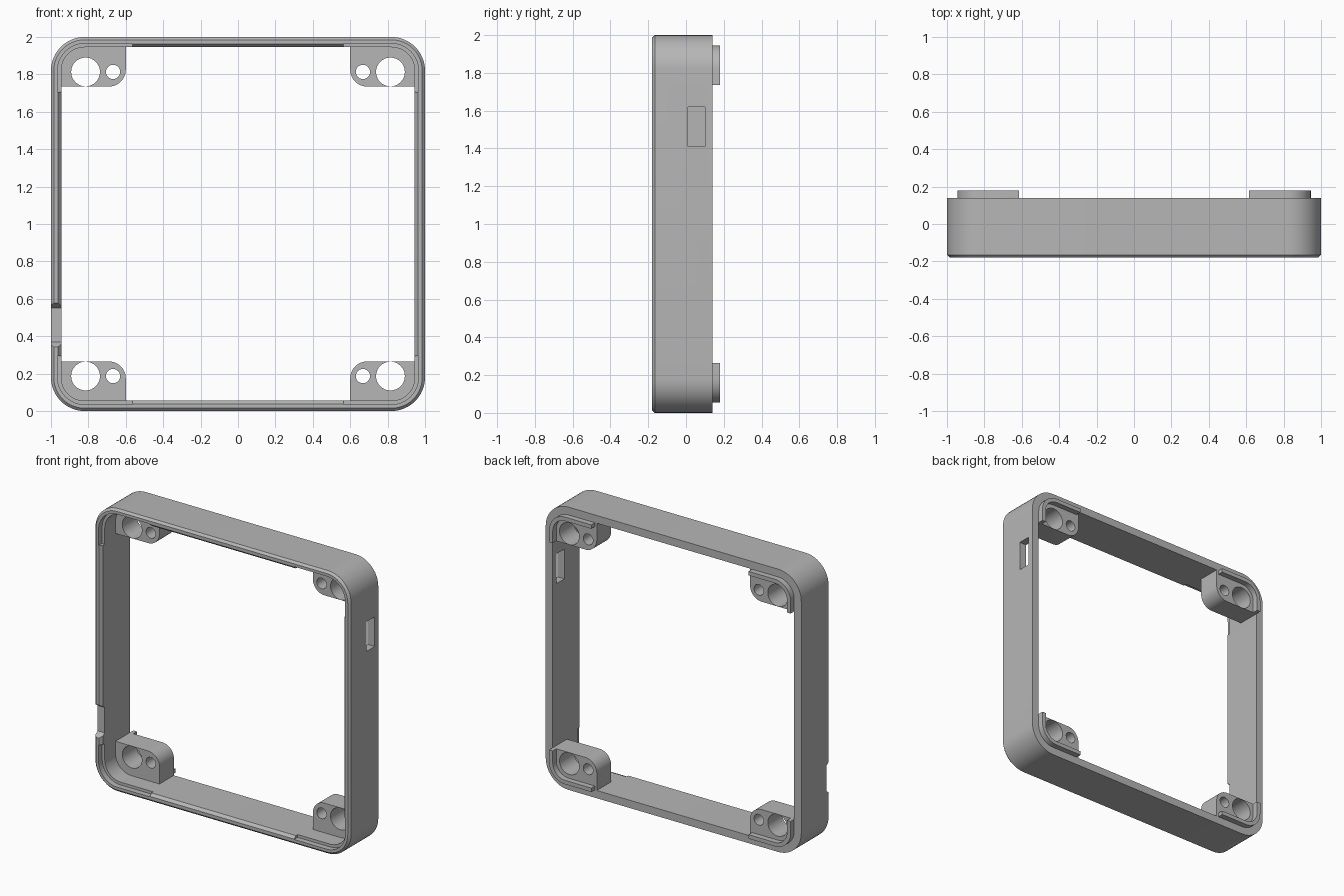
import bpy, bmesh, math
from mathutils import Vector

cube = bpy.data.objects.get("Cube")
if cube:
    bpy.data.objects.remove(cube, do_unlink=True)

grey = bpy.data.materials.new("plain grey")
grey.use_nodes = True
grey.diffuse_color = (0.47, 0.47, 0.47, 1)
grey.node_tree.nodes["Principled BSDF"].inputs["Base Color"].default_value = grey.diffuse_color

SIDES = (-1, 1)
RADIUS = 0.18
WALL = 0.055
FRONT, BACK = -0.18, 0.14


def finish(name, bm):
    bmesh.ops.recalc_face_normals(bm, faces=bm.faces)
    mesh = bpy.data.meshes.new(name)
    bm.to_mesh(mesh)
    bm.free()
    mesh.materials.append(grey)
    obj = bpy.data.objects.new(name, mesh)
    bpy.context.collection.objects.link(obj)
    return obj


def prism(name, outline, place, a, b):
    """Extrude a 2D outline from a to b; place maps (u, v, depth) to a point."""
    bm = bmesh.new()
    ends = [[bm.verts.new(place(u, v, d)) for u, v in outline] for d in (a, b)]
    for ring in ends:
        bm.faces.new(ring)
    n = len(outline)
    for i in range(n):
        j = (i + 1) % n
        bm.faces.new((ends[0][i], ends[0][j], ends[1][j], ends[1][i]))
    return finish(name, bm)


def arc(cx, cz, r, start, end, steps=12):
    return [(cx + r * math.cos(math.radians(start + (end - start) * i / steps)),
             cz + r * math.sin(math.radians(start + (end - start) * i / steps)))
            for i in range(steps + 1)]


def cut(obj, cutters):
    for c in cutters:
        mod = obj.modifiers.new("cut", "BOOLEAN")
        mod.operation = "DIFFERENCE"
        mod.solver = "EXACT"
        mod.object = c
    deps = bpy.context.evaluated_depsgraph_get()
    mesh = bpy.data.meshes.new_from_object(obj.evaluated_get(deps))
    obj.modifiers.clear()
    obj.data = mesh


def smooth(obj):
    bpy.ops.object.select_all(action="DESELECT")
    obj.select_set(True)
    bpy.context.view_layer.objects.active = obj
    bpy.ops.object.shade_smooth_by_angle(angle=math.radians(30))


# Frame: stepped section swept round a rounded square
def frame_ring(inset):
    c, r = 1 - RADIUS, RADIUS - inset
    ring = []
    for k, (sx, sz) in enumerate([(1, 1), (-1, 1), (-1, -1), (1, -1)]):
        ring += arc(sx * c, 1 + sz * c, r, 90 * k, 90 * k + 90)
    return ring


section = [(0, BACK), (0, FRONT + 0.015), (0.015, FRONT), (0.035, FRONT),
           (0.035, -0.14), (WALL, -0.14), (WALL, BACK)]
bm = bmesh.new()
loops = [[bm.verts.new((x, y, z)) for x, z in frame_ring(inset)] for inset, y in section]
for s, loop in enumerate(loops):
    other = loops[(s + 1) % len(loops)]
    for i in range(len(loop)):
        j = (i + 1) % len(loop)
        bm.faces.new((loop[i], loop[j], other[j], other[i]))
frame = finish("frame", bm)

# Cutters for the side slot and the front notch
slot = prism("slot_cutter", [(0.01, 1.41), (0.1, 1.41), (0.1, 1.62), (0.01, 1.62)],
             lambda u, v, d: (d, u, v), 0.9, 1.1)
notch = prism("notch_cutter", [(-0.2, 0.33), (-0.14, 0.37), (-0.14, 0.55), (-0.2, 0.59)],
              lambda u, v, d: (d, u, v), -1.1, -0.9)
cut(frame, [slot, notch])
smooth(frame)

# Chamfered ledges along the middle of each front edge
ledge = [(0.967, -0.13), (0.967, FRONT), (0.962, FRONT), (0.945, FRONT + 0.02), (0.945, -0.13)]
for s, side, level in ((-1, "right", "bottom"), (1, "left", "top")):
    strip = prism(side + "_ledge", ledge, lambda u, v, d: (s * u, v, 1 + d), -0.705, 0.705)
    if s < 0:
        cut(strip, [notch])
    prism(level + "_ledge", ledge, lambda u, v, d: (d, v, 1 + s * u), -0.565, 0.565)

# Corner bosses with two holes, each with a raised locating lip behind
for sx, side in ((-1, "right"), (1, "left")):
    for sz, level in ((-1, "bottom"), (1, "top")):
        def place(u, v, d):
            return Vector((sx * u, d, 1 + sz * v))

        name = level + "_" + side
        c = 1 - RADIUS
        outline = [(0.6, 0.95)]
        outline += arc(0.69, 0.825, 0.09, 180, 270)
        outline += [(0.95, 0.735)]
        outline += arc(c, c, 0.13, 0, 90)
        boss = prism(name + "_boss", outline, place, -0.02, BACK)
        holes = [prism("hole_cutter", arc(x, 0.813, r, 0, 360 - 360 / 32, 31), place, -0.2, 0.3)
                 for x, r in ((0.815, 0.077), (0.668, 0.038))]
        cut(boss, holes)
        smooth(boss)
        for h in holes:
            bpy.data.objects.remove(h, do_unlink=True)

        lip = [(0.945, 0.735)] + arc(c, c, 0.125, 0, 90) + [(0.615, 0.945)]
        lip += [(0.615, 0.917)] + arc(c, c, 0.097, 90, 0) + [(0.917, 0.735)]
        smooth(prism(name + "_lip", lip, place, BACK - 0.01, BACK + 0.04))

for c in (slot, notch):
    bpy.data.objects.remove(c, do_unlink=True)
